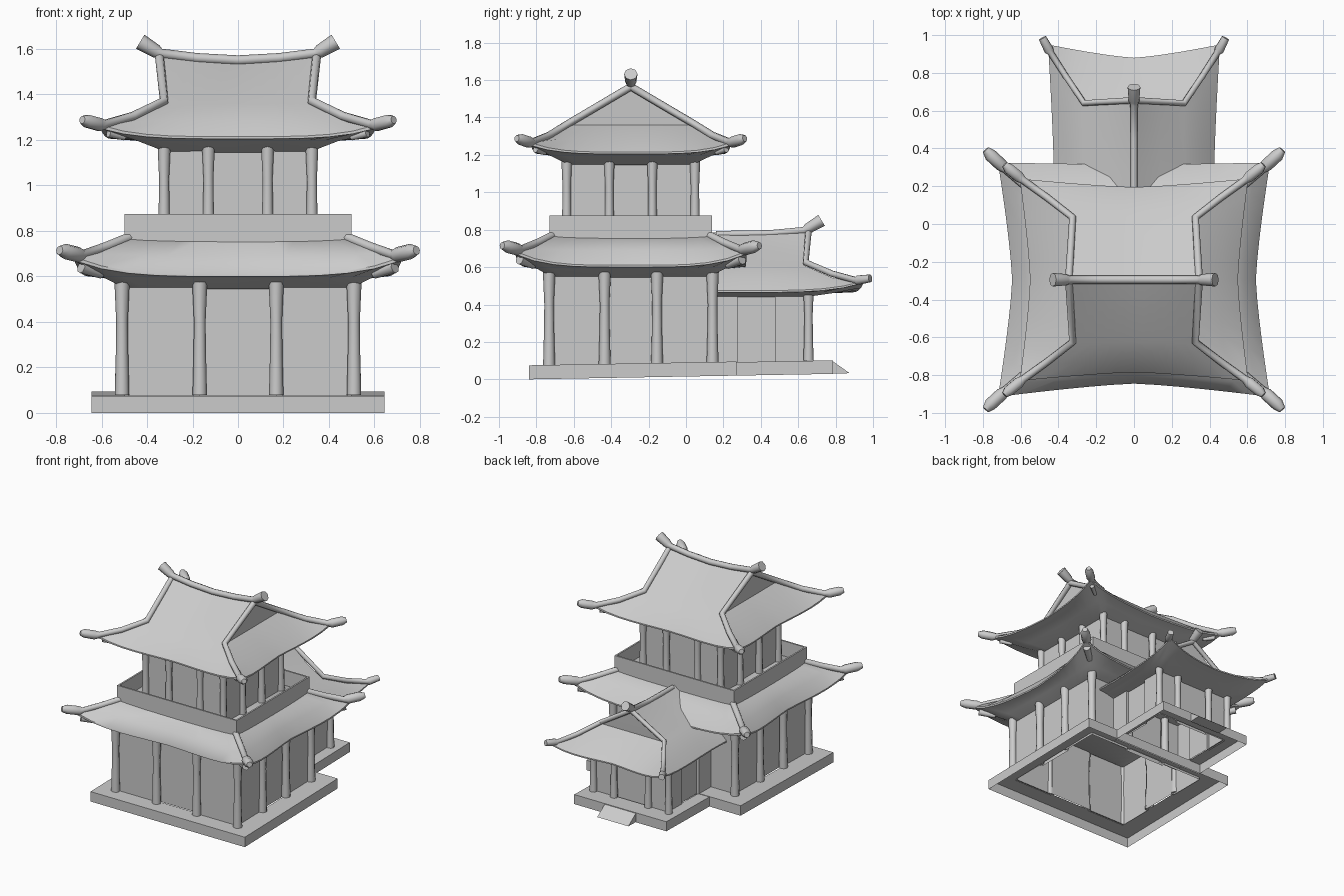
import bpy
import bmesh
from math import radians
from mathutils import Matrix, Vector

cube = bpy.data.objects.get("Cube")
if cube:
    bpy.data.objects.remove(cube, do_unlink=True)

grey = bpy.data.materials.new("stone_grey")
grey.use_nodes = True
grey.diffuse_color = (0.6, 0.6, 0.6, 1)
grey.node_tree.nodes["Principled BSDF"].inputs["Base Color"].default_value = (0.6, 0.6, 0.6, 1)

CY = -0.295            # centre line of the main hall
SIGNS = (-1, 1)


def finish(obj, angle=35):
    obj.data.materials.clear()
    obj.data.materials.append(grey)
    bpy.ops.object.select_all(action='DESELECT')
    obj.select_set(True)
    bpy.context.view_layer.objects.active = obj
    if obj.type == 'CURVE':
        bpy.ops.object.convert(target='MESH')
    bpy.ops.object.shade_smooth_by_angle(angle=radians(angle))
    return bpy.context.object


def loft(name, loops, matrix=Matrix(), caps=(), closed=False, cut_y=None):
    """Skin a stack of equal closed loops."""
    bm = bmesh.new()
    rows = [[bm.verts.new(matrix @ Vector(p)) for p in loop] for loop in loops]
    n = len(rows[0])
    pairs = list(zip(rows, rows[1:])) + ([(rows[-1], rows[0])] if closed else [])
    for a, b in pairs:
        for i in range(n):
            j = (i + 1) % n
            bm.faces.new((a[i], a[j], b[j], b[i]))
    for c in caps:
        bm.faces.new(rows[c])
    bmesh.ops.remove_doubles(bm, verts=bm.verts, dist=0.0005)
    bmesh.ops.recalc_face_normals(bm, faces=bm.faces)
    if cut_y is not None:
        bmesh.ops.bisect_plane(bm, geom=bm.verts[:] + bm.edges[:] + bm.faces[:],
                               plane_co=(0, cut_y, 0), plane_no=(0, 1, 0), clear_inner=True)
    mesh = bpy.data.meshes.new(name)
    bm.to_mesh(mesh)
    bm.free()
    obj = bpy.data.objects.new(name, mesh)
    bpy.context.collection.objects.link(obj)
    return finish(obj)


def tubes(name, paths, sides=2):
    """Round bars through (x, y, z, radius) points."""
    curve = bpy.data.curves.new(name, 'CURVE')
    curve.dimensions = '3D'
    curve.bevel_depth = 1
    curve.bevel_resolution = sides
    curve.use_fill_caps = True
    for path in paths:
        sp = curve.splines.new('POLY')
        sp.points.add(len(path) - 1)
        for pt, (x, y, z, r) in zip(sp.points, path):
            pt.co = (x, y, z, 1)
            pt.radius = r
    obj = bpy.data.objects.new(name, curve)
    bpy.context.collection.objects.link(obj)
    return finish(obj, 50)


def four_corners(path):
    return [[(sx * x, CY + sy * y, z, r) for x, y, z, r in path] for sx in SIGNS for sy in SIGNS]


def roof_loop(hx, hy, z, fx=0, fy=0, lift=0, back=0, n=12):
    """Rectangle whose corners flare outward and curl upward; back pushes out the rear edge."""
    pts = []
    for side in range(4):
        for k in range(n):
            t = 2 * k / n - 1
            s, c = ((t, -1), (1, t), (-t, 1), (-1, -t))[side]
            rise = lift * (abs(s * c) ** 4 if hy else abs(s) ** 1.3)
            y = c * (hy + fy * abs(s) ** 1.3)
            if side == 2:
                y += back * (1 - abs(s) ** 1.3)
            pts.append((s * (hx + fx * abs(c) ** 1.3), y, z + rise))
    return pts


def slope(y):
    """Gentle rise of the platforms toward the back."""
    return 0.018 * (y + 0.84)


def rect(hx, y0, y1, z):
    return [(x, y, z + slope(y)) for x, y in ((-hx, y0), (hx, y0), (hx, y1), (-hx, y1))]


def plinth(name, outer, inner, height):
    """Hollow platform, open underneath."""
    loft(name, [rect(*outer, 0), rect(*outer, height), rect(*inner, height)])


def walls(name, hx, hy, cy, bx, by, z0, z1, r=0.02):
    """Wall shell with a recessed middle bay on each side."""
    pts = []
    for i in range(4):
        a, d, b = ((hx, hy, bx), (hy, hx, by))[i % 2]
        for u, v in ((-a, -d), (-b, -d), (-b, r - d), (b, r - d), (b, -d)):
            for _ in range(i):
                u, v = -v, u
            pts.append((u, cy + v))
    loft(name, [[(x, y, z) for x, y in pts] for z in (z0, z1)])


def columns(name, spots, z0, z1, r):
    h = z1 - z0
    tubes(name, [[(x, y, z0 + slope(y), r * 1.1), (x, y, z0 + h * 0.35, r * 0.95),
                  (x, y, z0 + h * 0.65, r * 0.88), (x, y, z1, r * 1.15)] for x, y in spots])


def perimeter(xs, ys):
    """Column spots round a four by four bay plan."""
    px = [s * x for x in xs for s in SIGNS]
    py = [s * y for y in ys for s in SIGNS]
    return [(x, CY + y) for x in px for y in py if abs(x) == xs[0] or abs(y) == ys[0]]


# Plinths and entrance ramp
plinth("main_plinth", (0.645, -0.84, 0.27), (0.5, -0.71, 0.13), 0.075)
plinth("annex_plinth", (0.385, 0.26, 0.785), (0.29, 0.26, 0.64), 0.072)
ramp = ((0.78, 0.03), (0.875, 0.033), (0.78, 0.1))
loft("entrance_ramp", [[(x, y, z) for y, z in ramp] for x in (-0.13, 0.13)], caps=(0, 1))

# Walls and columns
walls("lower_walls", 0.5, 0.425, CY, 0.17, 0.14, 0.075, 0.57)
walls("upper_walls", 0.32, 0.335, CY, 0.13, 0.12, 0.74, 1.18)
walls("annex_walls", 0.3, 0.27, 0.375, 0.14, 0.1, 0.09, 0.47)
columns("lower_columns", perimeter((0.51, 0.168), (0.437, 0.14)), 0.076, 0.575, 0.029)
columns("upper_columns", perimeter((0.325, 0.13), (0.343, 0.115)), 0.75, 1.18, 0.025)
annex_spots = [(s * x, 0.655) for x in (0.315, 0.143) for s in SIGNS]
columns("annex_columns", annex_spots, 0.073, 0.49, 0.025)

# Roofs
centre = Matrix.Translation((0, CY, 0))
loft("lower_roof", [
    roof_loop(0.49, 0.415, 0.545), roof_loop(0.56, 0.48, 0.59, 0.02, 0.02),
    roof_loop(0.645, 0.55, 0.6, 0.075, 0.07, 0.07, back=0.06),
    roof_loop(0.645, 0.55, 0.61, 0.075, 0.07, 0.075, back=0.06),
    roof_loop(0.59, 0.51, 0.69, 0.04, 0.04, 0.015, back=0.03),
    roof_loop(0.49, 0.425, 0.76, 0, 0, 0.01)], centre, caps=(0, -1))
loft("upper_roof", [
    roof_loop(0.31, 0.325, 1.145), roof_loop(0.42, 0.41, 1.195, 0.02, 0.02),
    roof_loop(0.55, 0.49, 1.205, 0.055, 0.045, 0.045),
    roof_loop(0.55, 0.49, 1.215, 0.055, 0.045, 0.05),
    roof_loop(0.46, 0.43, 1.285, 0.02, 0.02),
    roof_loop(0.32, 0.33, 1.36), roof_loop(0.33, 0, 1.54, lift=0.03)], centre, caps=(0,))
turned = Matrix.Translation((0, 0.3, 0)) @ Matrix.Rotation(radians(90), 4, 'Z')
loft("annex_roof", [
    roof_loop(0.34, 0.29, 0.44), roof_loop(0.46, 0.36, 0.46, 0.02, 0.02),
    roof_loop(0.58, 0.425, 0.465, 0.07, 0.03, 0.05),
    roof_loop(0.58, 0.425, 0.475, 0.07, 0.03, 0.05),
    roof_loop(0.47, 0.36, 0.54, 0.02, 0.01),
    roof_loop(0.33, 0.265, 0.61), roof_loop(0.335, 0.14, 0.68),
    roof_loop(0.34, 0, 0.78, lift=0.015)], turned, caps=(0,), cut_y=0.12)

# Balcony parapet round the upper storey
loops = [[(x * w, CY + y * d, z) for x, y in ((-1, -1), (1, -1), (1, 1), (-1, 1))]
         for w, d, z in ((0.5, 0.435, 0.75), (0.5, 0.435, 0.875), (0.488, 0.423, 0.875), (0.488, 0.423, 0.75))]
loft("balcony_parapet", loops, closed=True)

# Ridge bars with flared ends
tubes("lower_hip_ridges", four_corners([
    (0.47, 0.41, 0.775, 0.022), (0.58, 0.5, 0.73, 0.022), (0.68, 0.585, 0.695, 0.022),
    (0.7, 0.605, 0.695, 0.034), (0.76, 0.66, 0.71, 0.034), (0.785, 0.688, 0.715, 0.02)]))
tubes("upper_hip_ridges", four_corners([
    (0.345, 0, 1.565, 0.02), (0.325, 0.33, 1.37, 0.02), (0.46, 0.435, 1.305, 0.02),
    (0.585, 0.525, 1.268, 0.021), (0.61, 0.545, 1.268, 0.031), (0.665, 0.59, 1.283, 0.03),
    (0.685, 0.61, 1.288, 0.018)]))
half = [(0, 1.55, 0.022), (0.18, 1.56, 0.022), (0.34, 1.58, 0.022), (0.36, 1.59, 0.03), (0.43, 1.632, 0.036)]
ridge = [(-x, CY, z, r) for x, z, r in half[:0:-1]] + [(x, CY, z, r) for x, z, r in half]
tubes("upper_main_ridge", [ridge])
tubes("annex_main_ridge", [[(0, 0.16, 0.775, 0.018), (0, 0.45, 0.78, 0.018), (0, 0.63, 0.795, 0.02),
                            (0, 0.65, 0.805, 0.028), (0, 0.725, 0.85, 0.034)]])
tubes("annex_hip_ridges", [[(s * x, y, z, r) for x, y, z, r in (
    (0, 0.655, 0.79, 0.017), (0.265, 0.64, 0.625, 0.017), (0.36, 0.78, 0.565, 0.017),
    (0.44, 0.905, 0.53, 0.018), (0.45, 0.92, 0.53, 0.027), (0.485, 0.985, 0.54, 0.022))] for s in SIGNS])

# Corner beams under the eaves
tubes("lower_corner_beams", four_corners([(0.6, 0.52, 0.61, 0.02), (0.69, 0.595, 0.64, 0.026)]))
tubes("upper_corner_beams", four_corners([(0.5, 0.46, 1.21, 0.012), (0.57, 0.51, 1.228, 0.016)]))
